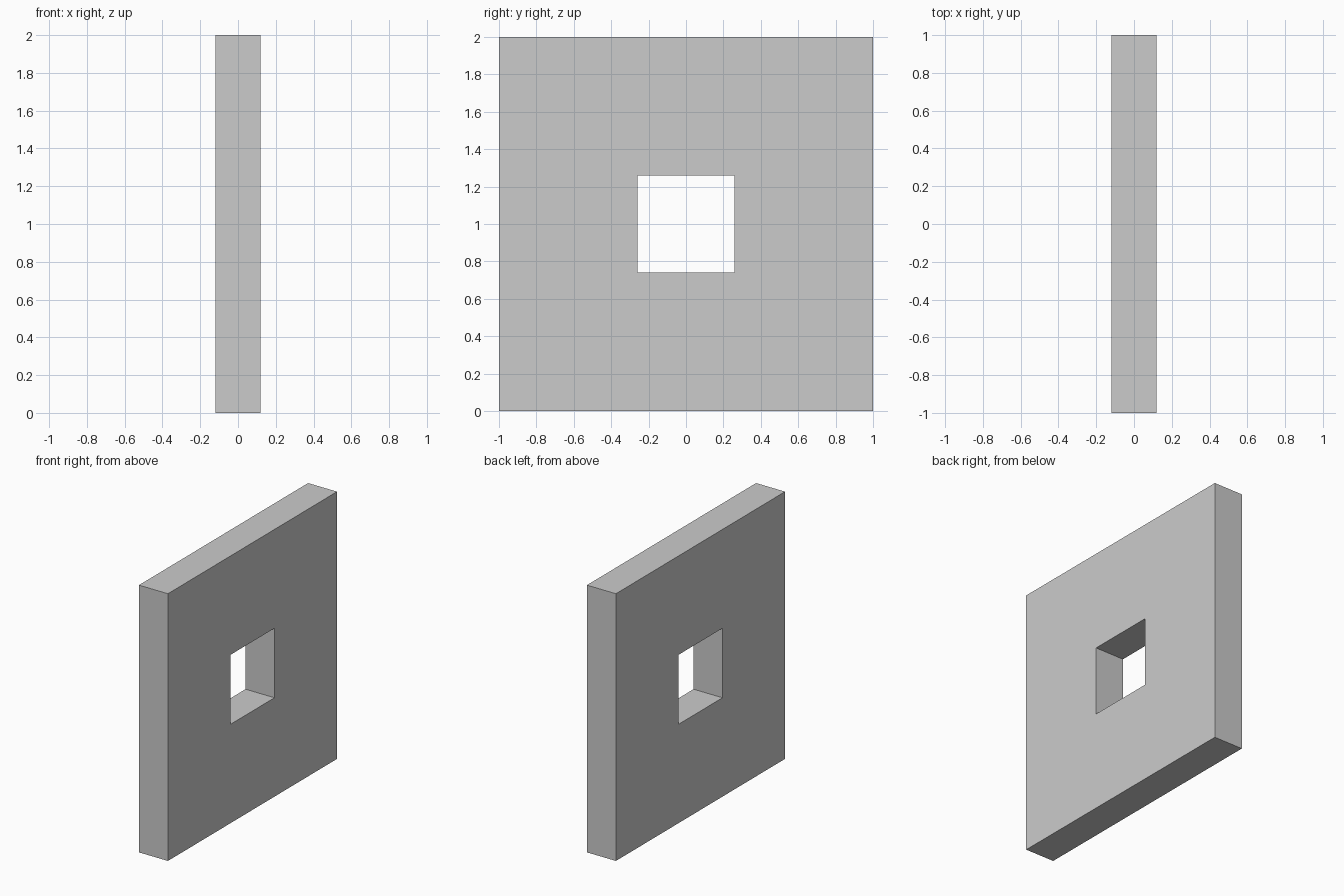
import bpy, bmesh

if "Cube" in bpy.data.objects:
    bpy.data.objects.remove(bpy.data.objects["Cube"])

HALF_THICK = 0.12   # half depth along x
OUTER = 1.0         # half width of the panel
INNER = 0.26        # half width of the window
CORNERS = [(-1, -1), (1, -1), (1, 1), (-1, 1)]

bm = bmesh.new()


def ring(x, half):
    return [bm.verts.new((x, half * y, 1 + half * z)) for y, z in CORNERS]


# Four square rings: outer and window outline on each side of the panel
rings = [ring(HALF_THICK, OUTER), ring(HALF_THICK, INNER),
         ring(-HALF_THICK, INNER), ring(-HALF_THICK, OUTER)]

# Join each ring to the next: face, window lining, back face, outer rim
for a, b in zip(rings, rings[1:] + rings[:1]):
    for i in range(4):
        j = (i + 1) % 4
        bm.faces.new((a[i], a[j], b[j], b[i]))
bmesh.ops.recalc_face_normals(bm, faces=bm.faces)

# Square panel with a central window
mesh = bpy.data.meshes.new("window_panel")
bm.to_mesh(mesh)
bm.free()
panel = bpy.data.objects.new("window_panel", mesh)
bpy.context.collection.objects.link(panel)
